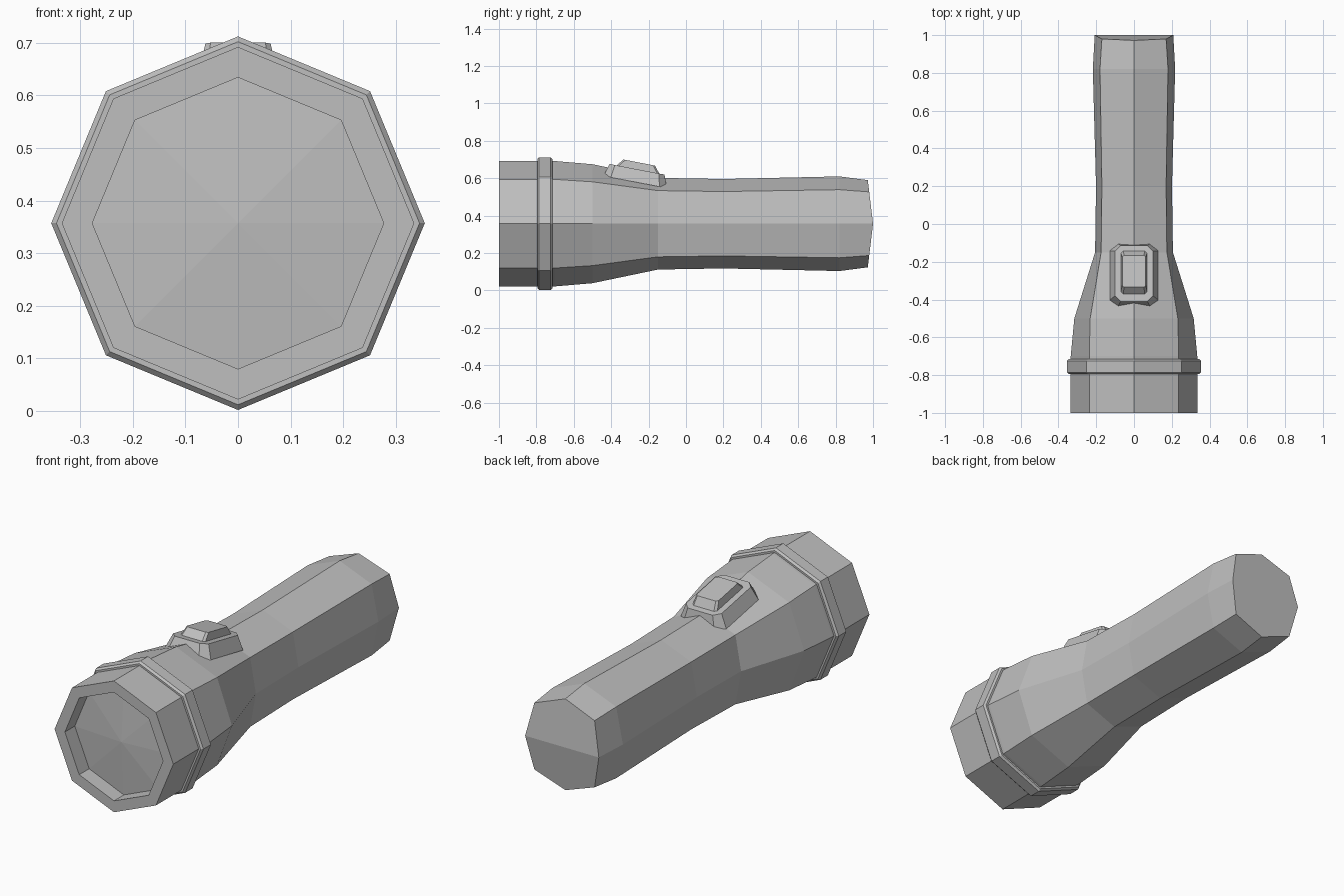
import bpy, bmesh, math
from mathutils import Matrix, Vector

if "Cube" in bpy.data.objects:
    bpy.data.objects.remove(bpy.data.objects["Cube"], do_unlink=True)

AXIS_Z = 0.357
D = math.sqrt(0.5)

grey = bpy.data.materials.new("plain grey")
grey.use_nodes = True
grey.diffuse_color = (0.52, 0.52, 0.52, 1)
grey.node_tree.nodes["Principled BSDF"].inputs["Base Color"].default_value = (0.52, 0.52, 0.52, 1)


def finish(bm, name):
    bmesh.ops.recalc_face_normals(bm, faces=bm.faces)
    mesh = bpy.data.meshes.new(name)
    bm.to_mesh(mesh)
    bm.free()
    mesh.materials.append(grey)
    obj = bpy.data.objects.new(name, mesh)
    bpy.context.collection.objects.link(obj)
    return obj


def octagon(bm, y, side, diag_x, top, diag_z, bulge=0.0):
    """Eight-sided ring across the barrel; bulge pulls its top and bottom forward."""
    pts = [(side, 0), (diag_x, diag_z), (0, top), (-diag_x, diag_z),
           (-side, 0), (-diag_x, -diag_z), (0, -top), (diag_x, -diag_z)]
    return [bm.verts.new((x, y - bulge * abs(z) / top, AXIS_Z + z)) for x, z in pts]


def regular(bm, y, r):
    return octagon(bm, y, r, r * D, r, r * D)


def bridge(bm, rings):
    for a, b in zip(rings, rings[1:]):
        n = len(a)
        for i in range(n):
            j = (i + 1) % n
            bm.faces.new((a[i], a[j], b[j], b[i]))


# Barrel: recessed lens seat, head, flare and grip in one skin
bm = bmesh.new()
rings = [regular(bm, y, r) for y, r in
         ((-0.92, 0.277), (-1, 0.277), (-1, 0.335), (-0.7, 0.335))]
for section in ((-0.5, 0.316, 0.232, 0.318, 0.224),
                (-0.15, 0.206, 0.174, 0.245, 0.177),
                (0.2, 0.201, 0.17, 0.239, 0.172),
                (0.82, 0.218, 0.18, 0.253, 0.182),
                (1.0, 0.208, 0.17, 0.233, 0.17, 0.028)):
    rings.append(octagon(bm, *section))
bridge(bm, rings)
# Lens, gently domed
lens, end = rings[0], rings[-1]
centre = bm.verts.new((0, -0.94, AXIS_Z))
for i in range(8):
    bm.faces.new((lens[i], lens[(i + 1) % 8], centre))
# Rounded tail cap in crosswise strips
for strip in ((1, 2, 3), (0, 1, 3, 4), (7, 0, 4, 5), (6, 7, 5)):
    bm.faces.new([end[i] for i in strip])
finish(bm, "barrel")

# Raised collar around the head
bm = bmesh.new()
collar = [regular(bm, y, r) for y, r in
          ((-0.795, 0.33), (-0.795, 0.345), (-0.785, 0.355),
           (-0.725, 0.355), (-0.715, 0.345), (-0.715, 0.33))]
bridge(bm, collar + collar[:1])
finish(bm, "head_collar")


def stack(name, layers, tilt=-0.19):
    """Loft chamfered rectangles (y, z, half width, half length, chamfer) on the slope."""
    bm = bmesh.new()
    loops = []
    turn = Matrix.Rotation(tilt, 3, 'X')
    for y, z, w, l, c in layers:
        corners = [(w, c - l), (w, l - c), (w - c, l), (c - w, l),
                   (-w, l - c), (-w, c - l), (c - w, -l), (w - c, -l)]
        loops.append([bm.verts.new(Vector((0, y, z)) + turn @ Vector((u, v, 0)))
                      for u, v in corners])
    bridge(bm, loops)
    bm.faces.new(loops[0])
    bm.faces.new(loops[-1])
    return finish(bm, name)


# Switch on top of the flare
stack("switch_base", ((-0.272, 0.58, 0.128, 0.172, 0.04),
                      (-0.262, 0.648, 0.1, 0.15, 0.03)))
stack("switch_button", ((-0.258, 0.642, 0.07, 0.12, 0.012),
                        (-0.25, 0.684, 0.062, 0.086, 0.01)))
